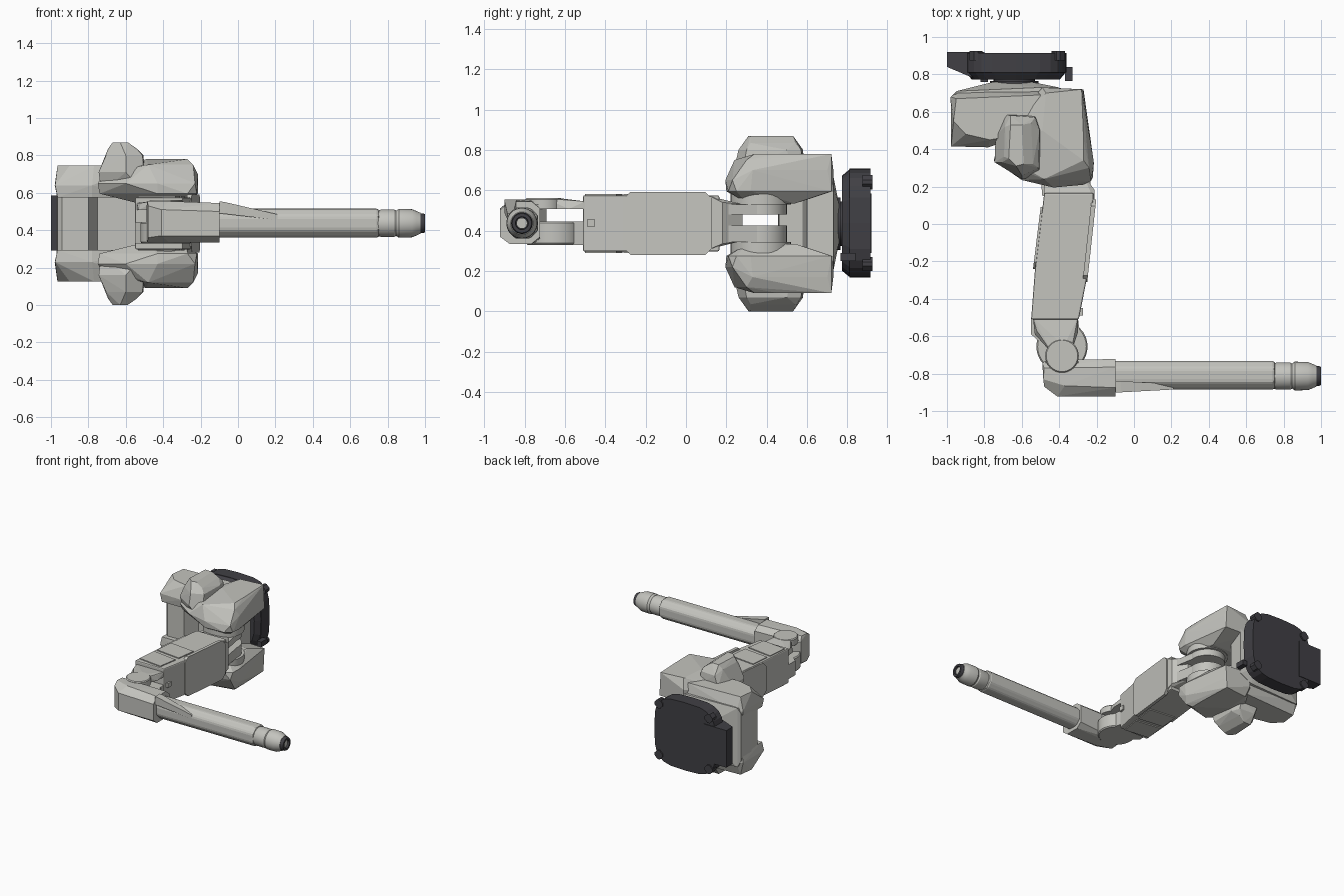
import bpy, bmesh, math
from mathutils import Vector

if "Cube" in bpy.data.objects:
    bpy.data.objects.remove(bpy.data.objects["Cube"], do_unlink=True)

MIRROR_SUM = 0.87  # the shoulder is symmetric: z maps to MIRROR_SUM - z


def material(name, colour):
    mat = bpy.data.materials.new(name)
    mat.use_nodes = True
    mat.diffuse_color = colour
    bsdf = next(n for n in mat.node_tree.nodes if n.type == "BSDF_PRINCIPLED")
    bsdf.inputs["Base Color"].default_value = colour
    return mat


GREY = material("warm grey", (0.55, 0.55, 0.515, 1))
DARK = material("charcoal", (0.052, 0.051, 0.059, 1))
rounded = []


def finish(name, bm, mat, bevel=0.0):
    bmesh.ops.recalc_face_normals(bm, faces=bm.faces[:])
    mesh = bpy.data.meshes.new(name)
    bm.to_mesh(mesh)
    bm.free()
    mesh.materials.append(mat)
    obj = bpy.data.objects.new(name, mesh)
    bpy.context.collection.objects.link(obj)
    if bevel:
        mod = obj.modifiers.new("edge_bevel", "BEVEL")
        mod.width = bevel
        mod.segments = 2
        mod.limit_method = "ANGLE"
    return obj


def place(axis, along, a, b):
    return {"x": (along, a, b), "y": (a, along, b), "z": (a, b, along)}[axis]


def prism(name, axis, lo, hi, outline, mat=GREY, bevel=0.0):
    """Extrude a flat outline along an axis."""
    bm = bmesh.new()
    ends = [[bm.verts.new(place(axis, t, a, b)) for a, b in outline] for t in (lo, hi)]
    for end in ends:
        bm.faces.new(end)
    count = len(outline)
    for i in range(count):
        j = (i + 1) % count
        bm.faces.new((ends[0][i], ends[0][j], ends[1][j], ends[1][i]))
    return finish(name, bm, mat, bevel)


def rect(a0, a1, b0, b1, c=0.0):
    """Rectangle outline with chamfered corners."""
    if not c:
        return [(a0, b0), (a1, b0), (a1, b1), (a0, b1)]
    return [(a0 + c, b0), (a1 - c, b0), (a1, b0 + c), (a1, b1 - c),
            (a1 - c, b1), (a0 + c, b1), (a0, b1 - c), (a0, b0 + c)]


def bulged_square(centre, radius, power, sides=24):
    """Outline between a circle and a square."""
    def part(v):
        return math.copysign(abs(v) ** power, v) * radius
    angles = [math.tau * k / sides for k in range(sides)]
    return [(centre[0] + part(math.cos(t)), centre[1] + part(math.sin(t))) for t in angles]


def lathe(name, axis, centre, profile, mat=GREY, sides=32):
    """Turn (position, radius) pairs about an axis."""
    bm = bmesh.new()
    rings = []
    for t, r in profile:
        rings.append([bm.verts.new(place(axis, t,
                     centre[0] + r * math.cos(math.tau * k / sides),
                     centre[1] + r * math.sin(math.tau * k / sides))) for k in range(sides)])
    for low, high in zip(rings, rings[1:]):
        for k in range(sides):
            n = (k + 1) % sides
            bm.faces.new((low[k], low[n], high[n], high[k]))
    bm.faces.new(rings[0])
    bm.faces.new(rings[-1])
    rounded.append(finish(name, bm, mat))


def hull(name, points, mat=GREY, flip=False):
    """Faceted cover wrapped round a few points."""
    bm = bmesh.new()
    for x, y, z in points:
        bm.verts.new(Vector((x, y, MIRROR_SUM - z if flip else z)))
    out = bmesh.ops.convex_hull(bm, input=bm.verts[:])
    spare = {g for g in out["geom_interior"] if isinstance(g, bmesh.types.BMVert)}
    bmesh.ops.delete(bm, geom=list(spare), context="VERTS")
    bmesh.ops.dissolve_limit(bm, angle_limit=0.02, verts=bm.verts[:], edges=bm.edges[:])
    return finish(name, bm, mat)


def loft(levels):
    return [(x, y, z) for z, outline in levels for x, y in outline]


# Base plate with cable box, corner feet and neck
BASE = (-0.632, 0.437)
prism("base_plate", "y", 0.81, 0.915, bulged_square(BASE, 0.27, 0.55), DARK)
hull("base_flange", [(x, y, z) for y, radius in ((0.772, 0.235), (0.812, 0.268))
                     for x, z in bulged_square(BASE, radius, 0.6)], DARK)
hull("cable_box", [(x, y, z) for z in (0.29, 0.585)
     for x, y in ((-1, 0.84), (-1, 0.92), (-0.8, 0.92), (-0.8, 0.78), (-0.87, 0.785))], DARK)
for x in (-0.845, -0.405):
    for z in (0.235, 0.64):
        prism("corner_foot", "y", 0.875, 0.925,
              rect(x - 0.035, x + 0.035, z - 0.035, z + 0.035, 0.025), DARK)
lathe("neck", "y", (-0.64, 0.435), [(0.735, 0.13), (0.765, 0.13), (0.765, 0.11), (0.79, 0.11)], DARK)
prism("plug", "y", 0.765, 0.84, rect(-0.37, -0.33, 0.25, 0.29), DARK)
prism("stop_pin", "y", 0.76, 0.82, rect(-0.82, -0.78, 0.42, 0.45), DARK)

# Turret body behind the shoulder, with a wall joining the wings
hull("turret_core", [(x, y, z) for z0, z1, ring in (
     (0.2, 0.67, ((-0.95, 0.71), (-0.5, 0.73), (-0.5, 0.62))),
     (0.25, 0.62, ((-0.97, 0.56), (-0.97, 0.69), (-0.42, 0.6), (-0.4, 0.73))),
     (0.34, 0.53, ((-0.76, 0.758), (-0.54, 0.758))))
     for z in (z0, z1) for x, y in ring])
hull("turret_side_wall", [(x, y, z) for z in (0.27, 0.6) for x, y in (
     (-0.965, 0.48), (-0.94, 0.455), (-0.8, 0.46), (-0.74, 0.6), (-0.97, 0.66))])

# Shoulder covers, one set above and one below
wing = loft([
    (0.575, [(-0.965, 0.42), (-0.965, 0.67), (-0.93, 0.71), (-0.5, 0.73), (-0.5, 0.5), (-0.78, 0.42)]),
    (0.64, [(-0.978, 0.415), (-0.98, 0.68), (-0.94, 0.71), (-0.78, 0.41)]),
    (0.745, [(-0.965, 0.55), (-0.95, 0.67), (-0.5, 0.69), (-0.5, 0.5), (-0.77, 0.45), (-0.9, 0.48)])])
shell = loft([
    (0.535, [(-0.3, 0.3), (-0.5, 0.32), (-0.5, 0.54), (-0.3, 0.54)]),
    (0.595, [(-0.22, 0.25), (-0.215, 0.32), (-0.27, 0.72), (-0.48, 0.73),
             (-0.43, 0.2), (-0.27, 0.21), (-0.74, 0.36)]),
    (0.65, [(-0.43, 0.195), (-0.6, 0.235), (-0.75, 0.34), (-0.72, 0.46), (-0.23, 0.23)]),
    (0.7, [(-0.215, 0.33), (-0.255, 0.48), (-0.27, 0.7), (-0.49, 0.73), (-0.72, 0.38)]),
    (0.78, [(-0.28, 0.72), (-0.47, 0.7), (-0.49, 0.5), (-0.27, 0.46), (-0.27, 0.34)]),
    (0.75, [(-0.24, 0.3), (-0.48, 0.24)])])
motor = loft([
    (0.6, [(-0.73, 0.36), (-0.73, 0.47), (-0.5, 0.55), (-0.5, 0.26)]),
    (0.71, [(-0.745, 0.33), (-0.74, 0.47), (-0.69, 0.585), (-0.53, 0.58),
            (-0.5, 0.52), (-0.5, 0.3), (-0.6, 0.24)]),
    (0.8, [(-0.705, 0.33), (-0.705, 0.5), (-0.66, 0.58), (-0.53, 0.57), (-0.505, 0.5),
           (-0.51, 0.3), (-0.6, 0.26)]),
    (0.87, [(-0.67, 0.35), (-0.66, 0.53), (-0.6, 0.53), (-0.59, 0.32), (-0.63, 0.31)]),
    (0.835, [(-0.695, 0.36), (-0.69, 0.52), (-0.55, 0.54), (-0.54, 0.32)])])
for side, flip in (("upper", False), ("lower", True)):
    hull(side + "_turret_wing", wing, flip=flip)
    hull(side + "_shoulder_shell", shell, flip=flip)
    hull(side + "_motor_cover", motor, flip=flip)

# Shoulder joint discs and the forked end of the link
SHOULDER = (-0.385, 0.37)
for side, lo, hi in (("lower", 0.345, 0.425), ("upper", 0.48, 0.53)):
    lathe(side + "_shoulder_lug", "z", SHOULDER, [(lo, 0.13), (hi, 0.13)])
    prism(side + "_shoulder_fork", "z", lo, hi,
          [(-0.49, 0.15), (-0.22, 0.15), (-0.26, 0.37), (-0.51, 0.37)])
for side, lo, hi in (("lower", 0.285, 0.345), ("upper", 0.53, 0.585)):
    lathe(side + "_shoulder_cap", "z", SHOULDER, [(lo, 0.15), (hi, 0.15)])

# Link between shoulder and elbow
hull("link_root", [(x, y, z) for x, y, zs in (
     (-0.48, 0.12, (0.31, 0.57)), (-0.21, 0.12, (0.31, 0.57)),
     (-0.48, 0.2, (0.335, 0.54)), (-0.21, 0.18, (0.335, 0.54)),
     (-0.44, 0.28, (0.35, 0.53)), (-0.28, 0.28, (0.35, 0.53))) for z in zs])
prism("link_body", "z", 0.297, 0.575,
      [(-0.48, 0.165), (-0.215, 0.165), (-0.25, -0.28), (-0.295, -0.51), (-0.55, -0.51), (-0.53, -0.25)],
      bevel=0.008)


def slanted_cover(name, x_top, x_end, y_top, y_end, thick, z0, z1):
    drift = (x_end - x_top) / (y_end - y_top)
    hull(name, [(x_top + drift * (y - y_top) + t, y, z) for t in (0, thick)
                for y, z in rect(y_end, y_top, z0, z1, 0.035)])


slanted_cover("left_link_cover", -0.202, -0.25, 0.13, -0.31, -0.025, 0.28, 0.592)
slanted_cover("right_link_cover", -0.499, -0.54, 0.09, -0.24, 0.03, 0.3, 0.57)
first_panel = [(-0.5, -0.13), (-0.285, -0.155), (-0.305, -0.31), (-0.515, -0.285)]
second_panel = [(-0.52, -0.315), (-0.31, -0.345), (-0.335, -0.5), (-0.535, -0.475)]
for panel in (first_panel, second_panel):
    for z in (0.29, 0.574):
        prism("link_panel", "z", z, z + 0.008, panel)
prism("link_socket", "x", -0.3, -0.272, rect(-0.49, -0.45, 0.42, 0.455))

# Elbow: wide lower disc, open slot, and a smaller tapered upper lug
lathe("lower_elbow_disc", "z", (-0.385, -0.655), [(0.33, 0.13), (0.338, 0.137), (0.437, 0.137), (0.445, 0.13)])
prism("lower_elbow_fork", "z", 0.33, 0.445,
      [(-0.55, -0.5), (-0.3, -0.5), (-0.29, -0.58), (-0.36, -0.66), (-0.47, -0.66), (-0.55, -0.59)])
hull("upper_elbow_fork", loft([
    (0.508, [(-0.54, -0.5), (-0.3, -0.5), (-0.3, -0.58), (-0.34, -0.7), (-0.43, -0.7), (-0.53, -0.59)]),
    (0.545, [(-0.54, -0.5), (-0.3, -0.5), (-0.31, -0.57), (-0.52, -0.57)]),
    (0.56, [(-0.34, -0.7), (-0.43, -0.7), (-0.36, -0.62), (-0.41, -0.62)])]))
lathe("upper_elbow_disc", "z", (-0.385, -0.705), [(0.508, 0.09), (0.555, 0.09), (0.562, 0.084)])
prism("forearm_lug", "z", 0.34, 0.53,
      [(-0.48, -0.76), (-0.47, -0.73), (-0.42, -0.69), (-0.35, -0.69), (-0.3, -0.73), (-0.29, -0.76)])

# Forearm housing and tube
hull("elbow_housing", [(x, y, z) for x, y, zs in (
     (-0.49, -0.745, (0.35, 0.52)), (-0.47, -0.728, (0.35, 0.515)),
     (-0.1, -0.722, (0.37, 0.51)), (-0.1, -0.765, (0.335, 0.545)),
     (-0.48, -0.77, (0.335, 0.555)), (-0.485, -0.83, (0.335, 0.555)),
     (-0.37, -0.865, (0.335, 0.555)), (-0.48, -0.87, (0.36, 0.53)),
     (-0.1, -0.875, (0.335, 0.545)), (-0.41, -0.922, (0.37, 0.51)),
     (-0.1, -0.922, (0.37, 0.5))) for z in zs])
prism("forearm_tube", "x", -0.11, 0.755, rect(-0.885, -0.732, 0.36, 0.515, 0.04), bevel=0.015)
hull("cable_fairing", [(x, y, z) for x, ys, zs in (
     (-0.1, (-0.9, -0.84), (0.49, 0.555)), (-0.07, (-0.9, -0.84), (0.49, 0.55)),
     (0.21, (-0.885, -0.855), (0.455, 0.485))) for y in ys for z in zs])

# Wrist and tool flange
WRIST = (-0.813, 0.437)
lathe("wrist", "x", WRIST, [(0.74, 0.066), (0.765, 0.073), (0.835, 0.073), (0.845, 0.067), (0.86, 0.077),
                            (0.93, 0.075), (0.955, 0.065), (0.975, 0.056)])
lathe("tool_flange", "x", WRIST, [(0.965, 0.053), (0.99, 0.053), (1.0, 0.048), (1.0, 0.032), (0.98, 0.03)], DARK)
lathe("flange_bore", "x", WRIST, [(0.975, 0.027), (0.988, 0.027)])

# Smooth shading on the turned parts
bpy.ops.object.select_all(action="DESELECT")
for obj in rounded:
    obj.select_set(True)
bpy.context.view_layer.objects.active = rounded[0]
bpy.ops.object.shade_smooth_by_angle(angle=math.radians(30))
